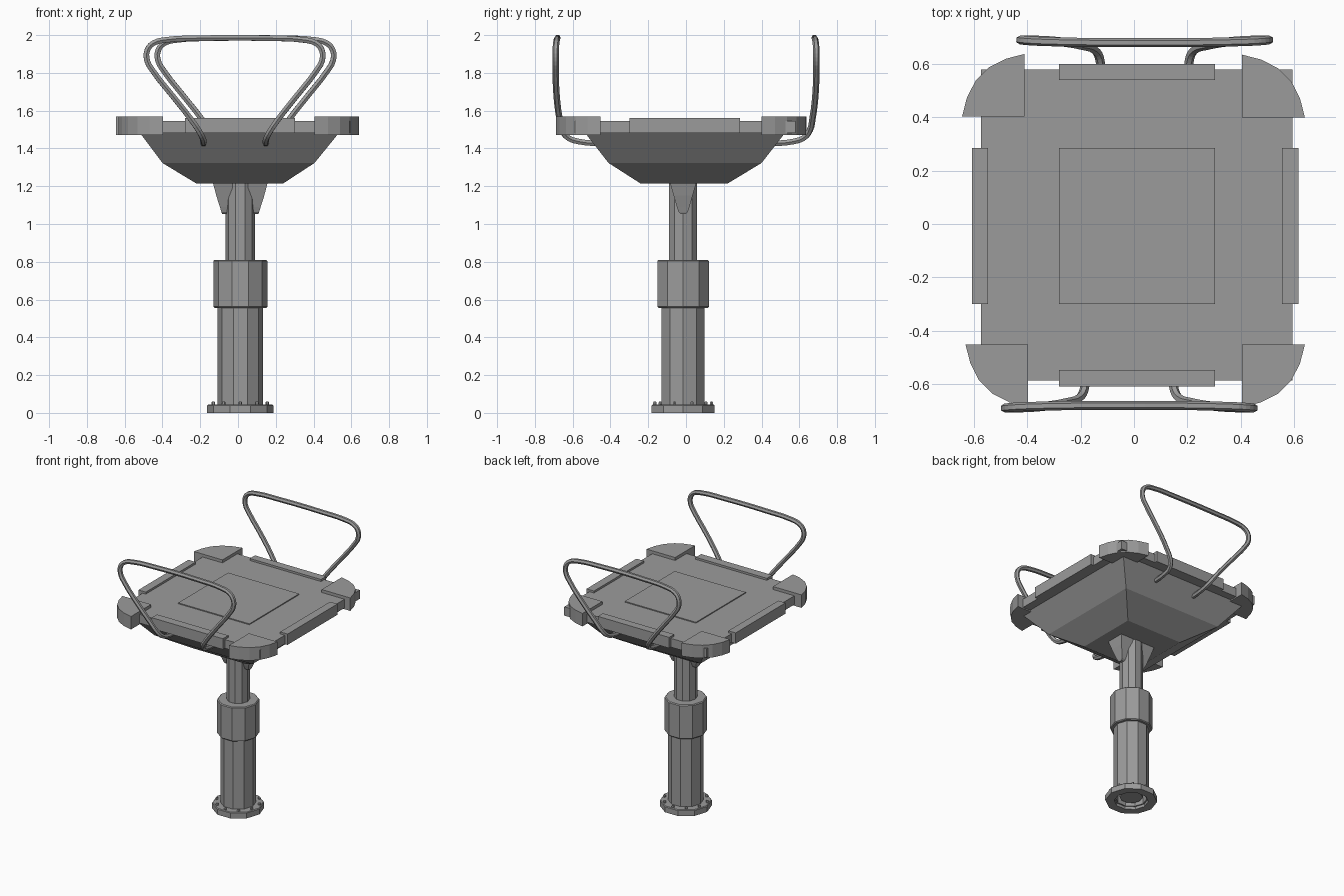
import bpy, bmesh, math

old = bpy.data.objects.get("Cube")
if old:
    bpy.data.objects.remove(old, do_unlink=True)

grey = bpy.data.materials.new("metal_grey")
grey.use_nodes = True
COLOUR = (0.33, 0.33, 0.33, 1)
grey.diffuse_color = COLOUR
grey.node_tree.nodes["Principled BSDF"].inputs["Base Color"].default_value = COLOUR

CX, CY = 0.012, -0.015  # axis of the pedestal


def finish(name, bm):
    bmesh.ops.recalc_face_normals(bm, faces=bm.faces)
    mesh = bpy.data.meshes.new(name)
    bm.to_mesh(mesh)
    bm.free()
    mesh.materials.append(grey)
    obj = bpy.data.objects.new(name, mesh)
    bpy.context.collection.objects.link(obj)
    return obj


def loft(name, rings, caps=True, closed=False):
    """Skin a stack of rings that have equal point counts."""
    bm = bmesh.new()
    loops = [[bm.verts.new(p) for p in ring] for ring in rings]
    pairs = list(zip(loops, loops[1:]))
    if closed:
        pairs.append((loops[-1], loops[0]))
    for a, b in pairs:
        n = len(a)
        for i in range(n):
            j = (i + 1) % n
            bm.faces.new((a[i], a[j], b[j], b[i]))
    if caps and not closed:
        bm.faces.new(loops[0])
        bm.faces.new(loops[-1])
    return finish(name, bm)


def rect(x0, x1, y0, y1, z):
    return [(x0, y0, z), (x1, y0, z), (x1, y1, z), (x0, y1, z)]


def box(name, x0, x1, y0, y1, z0, z1):
    return loft(name, [rect(x0, x1, y0, y1, z) for z in (z0, z1)])


def ring(r, z, sides=10, x=CX, y=CY):
    step = math.tau / sides
    return [(x + r * math.cos(i * step), y + r * math.sin(i * step), z) for i in range(sides)]


def turned(name, profile, closed=False):
    return loft(name, [ring(r, z) for r, z in profile], closed=closed)


# Pedestal: hollow flange and lower tube, collar, inner post
turned("base_flange", [(0.115, 0), (0.175, 0), (0.175, 0.04), (0.17, 0.045), (0.115, 0.045)], True)
turned("lower_tube", [(0.105, 0.02), (0.12, 0.02), (0.12, 0.565), (0.105, 0.565)], True)
turned("collar", [(0.137, 0.556), (0.143, 0.562), (0.143, 0.804), (0.137, 0.81)])
turned("inner_post", [(0.078, 0.03), (0.078, 1.22)])

# Flange bolts
for i in range(10):
    a = math.radians(18 + 36 * i)
    bx, by = CX + 0.15 * math.cos(a), CY + 0.15 * math.sin(a)
    loft(f"bolt_{i + 1}", [ring(r, z, 6, bx, by) for r, z in ((0.01, 0.04), (0.01, 0.055), (0.006, 0.06))])

# Tapered gussets on both sides of the post
GUSSET = [(0.145, 0.07, 1.22), (0.127, 0.05, 1.15), (0.108, 0.033, 1.09),
          (0.1, 0.024, 1.064), (0.095, 0.012, 1.052)]
for side, s in (("left", 1), ("right", -1)):
    loft(f"gusset_{side}", [rect(CX + s * 0.04, CX + s * out, CY - w, CY + w, z) for out, w, z in GUSSET])

# Tapered dish under the platform
loft("dish", [rect(-0.22, 0.238, -0.24, 0.22, 1.214),
              rect(-0.4, 0.405, -0.41, 0.4, 1.323),
              rect(-0.52, 0.535, -0.535, 0.525, 1.483)])

# Platform, raised centre panel and edge strips
box("platform", -0.573, 0.594, -0.587, 0.579, 1.481, 1.546)
box("centre_panel", -0.281, 0.303, -0.3, 0.285, 1.54, 1.553)
box("edge_strip_right", -0.607, -0.547, -0.3, 0.285, 1.481, 1.561)
box("edge_strip_left", 0.556, 0.617, -0.3, 0.285, 1.481, 1.561)
box("edge_strip_front", -0.281, 0.303, -0.61, -0.547, 1.481, 1.561)
box("edge_strip_back", -0.281, 0.303, 0.54, 0.6, 1.481, 1.561)


# Rounded corner bumpers: quarter fans around an inner corner
def bumper(name, x, y, sx, sy):
    fan = [(x, y)]
    for i in range(6):
        a = math.radians(18 * i)
        r = 0.235 if i in (0, 5) else 0.228
        fan.append((x + sx * r * math.cos(a), y + sy * r * math.sin(a)))
    loft(name, [[(px, py, z) for px, py in fan] for z in (1.472, 1.568)])


bumper("bumper_back_right", -0.41, 0.403, -1, 1)
bumper("bumper_back_left", 0.406, 0.4, 1, 1)
bumper("bumper_front_right", -0.397, -0.452, -1, -1)
bumper("bumper_front_left", 0.406, -0.452, 1, -1)

# Bent tube handrails: half path mirrored about its middle
HALF = [(0.165, 0.45, 1.425), (0.165, 0.57, 1.437), (0.17, 0.625, 1.457), (0.19, 0.655, 1.495),
        (0.235, 0.67, 1.56), (0.33, 0.685, 1.68), (0.432, 0.69, 1.81), (0.463, 0.69, 1.865),
        (0.462, 0.69, 1.92), (0.43, 0.687, 1.957), (0.36, 0.684, 1.975), (0.2, 0.681, 1.983)]


def handrail(name, x, sy):
    path = [(-px, py, pz) for px, py, pz in HALF] + HALF[::-1]
    curve = bpy.data.curves.new(name, "CURVE")
    curve.dimensions = "3D"
    curve.bevel_depth = 0.017
    curve.bevel_resolution = 1
    curve.resolution_u = 3
    curve.use_fill_caps = True
    spline = curve.splines.new("BEZIER")
    spline.bezier_points.add(len(path) - 1)
    for point, (px, py, pz) in zip(spline.bezier_points, path):
        point.co = (x + px, sy * py, pz)
        point.handle_left_type = point.handle_right_type = "AUTO"
    spline.use_smooth = False
    curve.materials.append(grey)
    obj = bpy.data.objects.new(name, curve)
    bpy.context.collection.objects.link(obj)


handrail("handrail_front", -0.018, -1)
handrail("handrail_back", 0.04, 1)
